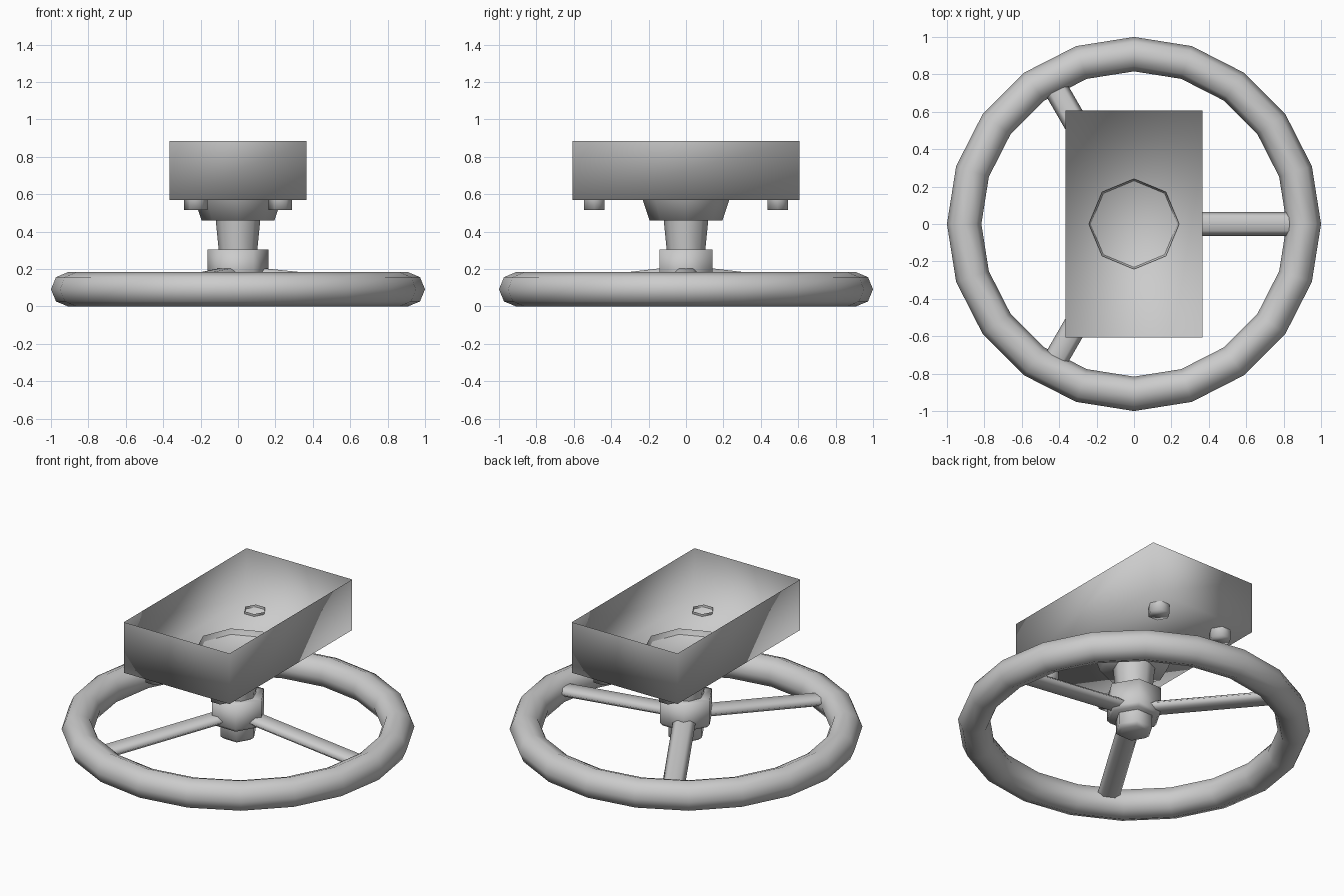
import bpy, bmesh
from math import cos, sin, tau
from mathutils import Matrix

if "Cube" in bpy.data.objects:
    bpy.data.objects.remove(bpy.data.objects["Cube"])


def finish(name, bm):
    bmesh.ops.remove_doubles(bm, verts=bm.verts, dist=1e-5)
    bmesh.ops.recalc_face_normals(bm, faces=bm.faces)
    for f in bm.faces:
        f.smooth = True
    mesh = bpy.data.meshes.new(name)
    bm.to_mesh(mesh)
    bm.free()
    obj = bpy.data.objects.new(name, mesh)
    bpy.context.collection.objects.link(obj)
    return obj


def bridge(bm, a, b):
    n = len(a)
    for i in range(n):
        j = (i + 1) % n
        bm.faces.new((a[i], a[j], b[j], b[i]))


def turned(name, profile, sides, at=(0, 0), cap_end=False, closed=False):
    """Sweep an (r, z) profile around a vertical axis."""
    bm = bmesh.new()
    rings = [[bm.verts.new((at[0] + r * cos(tau * i / sides),
                            at[1] + r * sin(tau * i / sides), z))
              for i in range(sides)] for r, z in profile]
    for a, b in zip(rings, rings[1:]):
        bridge(bm, a, b)
    if closed:
        bridge(bm, rings[-1], rings[0])
    if cap_end:
        bm.faces.new(rings[-1])
    return finish(name, bm)


# Hand wheel rim: 20 segments with an octagonal section
R, r = 0.908, 0.092
section = [(R + r * cos(tau * k / 8), r + r * sin(tau * k / 8)) for k in range(8)]
turned("wheel_rim", section, 20, closed=True)

# Three flattened spokes rising from the rim to the hub
cross = [(0.065, 0), (0.036, 0.026), (-0.036, 0.026),
         (-0.065, 0), (-0.036, -0.026), (0.036, -0.026)]
for k in range(3):
    bm = bmesh.new()
    inner, outer = [[bm.verts.new((x, y, z + dz)) for y, dz in cross]
                    for x, z in ((0.10, 0.182), (0.87, 0.103))]
    bridge(bm, inner, outer)
    bm.transform(Matrix.Rotation(tau * k / 3, 4, 'Z'))
    finish(f"spoke_{k + 1}", bm)

# Hexagonal hub and the retaining nut beneath it
turned("hub", [(0.10, 0.305), (0.163, 0.305), (0.163, 0.155), (0.145, 0.135)],
       6, cap_end=True)
turned("retaining_nut", [(0.11, 0.15), (0.11, 0.06), (0.085, 0.04)],
       6, cap_end=True)

# Octagonal neck and the flared collar that pokes through the tray floor
turned("neck", [(0.12, 0.47), (0.102, 0.29)], 8)
turned("collar", [(0.242, 0.602), (0.195, 0.46)], 8, cap_end=True)

# Open-topped tray with thin walls
bm = bmesh.new()
low, high = [[bm.verts.new((sx * 0.366, sy * 0.606, z))
              for sx, sy in ((-1, -1), (1, -1), (1, 1), (-1, 1))]
             for z in (0.57, 0.886)]
bm.faces.new(low)
bridge(bm, low, high)
finish("tray", bm)

# Four hexagonal bolts under the tray
for sx in (-1, 1):
    for sy in (-1, 1):
        turned("bolt", [(0.064, 0.585), (0.064, 0.515)], 6,
               at=(sx * 0.226, sy * 0.49), cap_end=True)
